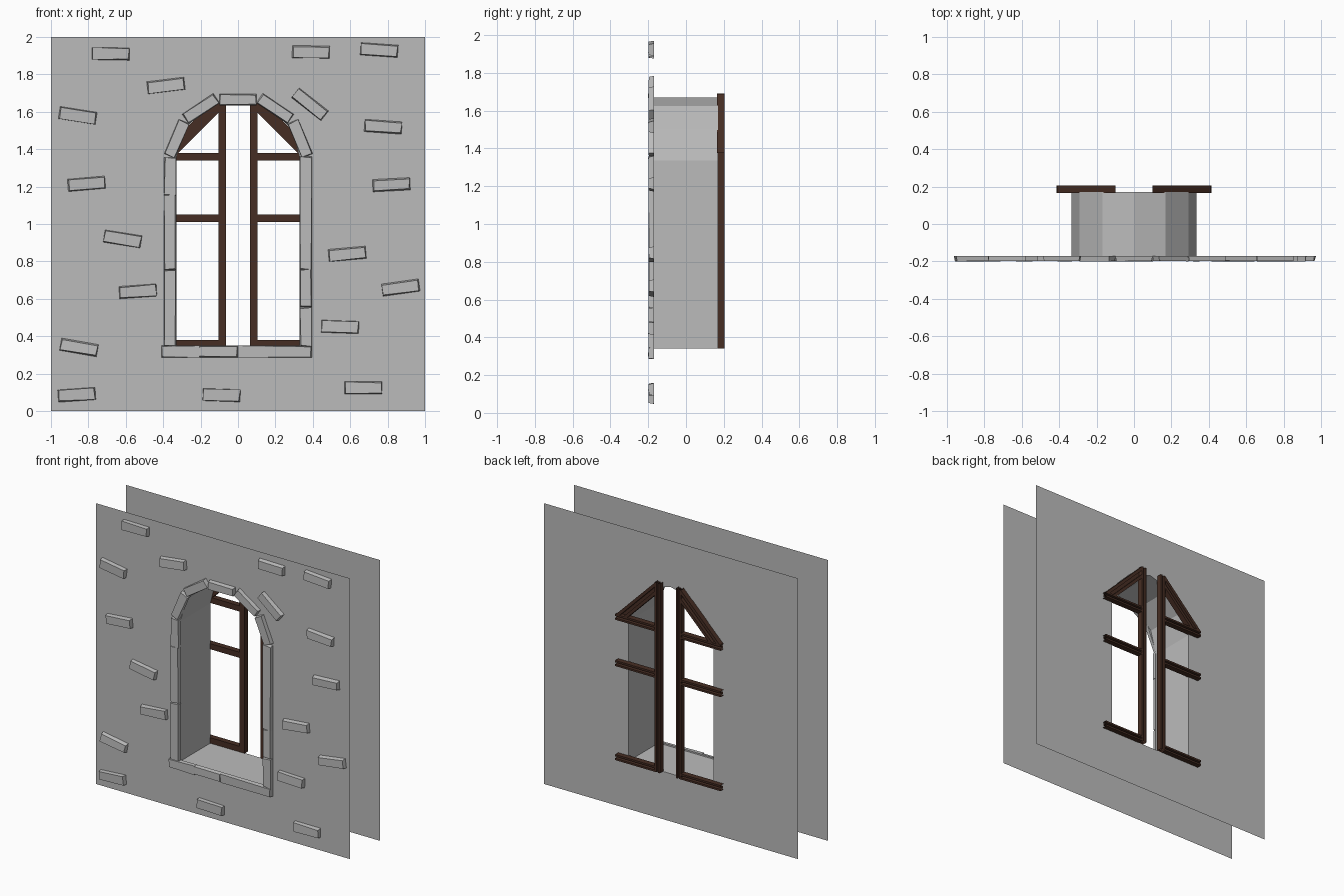
import bpy, bmesh, math, random
from mathutils import Vector

if "Cube" in bpy.data.objects:
    bpy.data.objects.remove(bpy.data.objects["Cube"])

random.seed(4)


def material(name, rgb):
    m = bpy.data.materials.new(name)
    m.diffuse_color = (*rgb, 1)
    m.use_nodes = True
    m.node_tree.nodes["Principled BSDF"].inputs["Base Color"].default_value = m.diffuse_color
    return m


STONE = material("grey stone", (0.5, 0.5, 0.5))
WOOD = material("dark brown wood", (0.062, 0.027, 0.017))
WALL_Y = 0.17


def finish(bm, name, mat, recalc=True):
    if recalc:
        bmesh.ops.recalc_face_normals(bm, faces=bm.faces[:])
    me = bpy.data.meshes.new(name)
    bm.to_mesh(me)
    bm.free()
    me.materials.append(mat)
    ob = bpy.data.objects.new(name, me)
    bpy.context.collection.objects.link(ob)
    return ob


# Outline of the arched opening: straight jambs and a six-sided half circle
R, SPRING, SILL = 0.335, 1.335, 0.34
arch = [(-R, SILL), (R, SILL)]
arch += [(R * math.cos(math.radians(a)), SPRING + R * math.sin(math.radians(a)))
         for a in range(0, 181, 30)]


def loop(bm, pts, y):
    vs = [bm.verts.new((x, y, z)) for x, z in pts]
    return vs, [bm.edges.new((vs[i], vs[(i + 1) % len(vs)])) for i in range(len(vs))]


# Thin front and back wall sheets with the opening cut out
for name, y in (("front_wall", -WALL_Y), ("back_wall", WALL_Y)):
    bm = bmesh.new()
    _, outer = loop(bm, [(-1, 0), (1, 0), (1, 2), (-1, 2)], y)
    _, inner = loop(bm, arch, y)
    bmesh.ops.triangle_fill(bm, edges=outer + inner, use_beauty=True)
    for f in bm.faces:
        f.normal_update()
        if f.normal.y * y < 0:
            f.normal_flip()
    bmesh.ops.dissolve_limit(bm, angle_limit=0.01, verts=bm.verts[:], edges=bm.edges[:])
    finish(bm, name, STONE, False)

# Lining of the opening, facing inwards
bm = bmesh.new()
a, _ = loop(bm, arch, -WALL_Y)
b, _ = loop(bm, arch, WALL_Y)
for i in range(len(a)):
    j = (i + 1) % len(a)
    f = bm.faces.new((a[i], a[j], b[j], b[i]))
    f.normal_update()
    c = f.calc_center_median()
    if f.normal.dot(Vector((0, 0, 1)) - c) < 0:
        f.normal_flip()
finish(bm, "opening_lining", STONE, False)


# Rough stone block lying on the front wall, with an uneven front face
def block(name, x, z, angle=0, length=0.2, height=0.066):
    bm = bmesh.new()
    bmesh.ops.create_cube(bm, size=1)
    t = math.radians(angle)
    for v in bm.verts:
        front = v.co.y < 0
        u, w = v.co.x * length, v.co.z * height
        if front:
            u -= math.copysign(random.uniform(0, 0.008), u)
            w -= math.copysign(random.uniform(0, 0.008), w)
        y = -0.2 + random.uniform(0, 0.004) if front else -WALL_Y
        v.co = (x + u * math.cos(t) - w * math.sin(t), y,
                z + u * math.sin(t) + w * math.cos(t))
    return finish(bm, name, STONE)


# Loose bricks scattered over the wall: x, z, tilt
bricks = [(-.68, 1.91, -1), (-.385, 1.74, 7), (-.857, 1.58, -9), (-.81, 1.215, 5),
          (-.617, .92, -9), (-.535, .64, 4), (-.85, .34, -10), (-.862, .087, 4),
          (-.088, .085, -2), (.67, .125, 0), (.546, .45, -2), (.87, .66, 8),
          (.584, .84, 5), (.82, 1.21, 3), (.776, 1.52, -4), (.39, 1.92, -1),
          (.755, 1.93, -4), (.385, 1.64, -38)]
for i, (x, z, t) in enumerate(bricks):
    block(f"wall_brick_{i + 1}", x, z, t)

# Stones around the opening: arch, jambs and sill
for i, (x, z, t) in enumerate([(-.327, 1.456, 67), (-.198, 1.617, 34), (0, 1.665, 0),
                               (.198, 1.617, -34), (.332, 1.456, -67)]):
    block(f"arch_stone_{i + 1}", x, z, t, 0.2, 0.062)
for side, spans in ((-1, [(1.15, 1.355), (.755, 1.16), (.345, .755)]),
                    (1, [(.755, 1.36), (.555, .76), (.345, .555)])):
    for i, (lo, hi) in enumerate(spans):
        block(f"jamb_stone_{'left' if side < 0 else 'right'}_{i + 1}",
              side * 0.363, (lo + hi) / 2, 90, hi - lo, 0.066)
for i, (lo, hi) in enumerate([(-.41, -.205), (-.21, 0), (-.005, .395)]):
    block(f"sill_stone_{i + 1}", (lo + hi) / 2, 0.318, 0, hi - lo, 0.064)


# Open-ended window bar with a groove along its back; width direction set per end
FRONT, BACK, DEEP = 0.165, 0.205, 0.177
section = [(-.5, FRONT), (.5, FRONT), (.5, BACK), (.17, BACK),
           (.17, DEEP), (-.17, DEEP), (-.17, BACK), (-.5, BACK)]


def bar(name, side, p, q, across_p, across_q, width=0.04):
    bm = bmesh.new()
    rings = []
    for (x, z), (dx, dz) in ((p, across_p), (q, across_q)):
        rings.append([bm.verts.new((side * (x + s * width * dx), y, z + s * width * dz))
                      for s, y in section])
    n = len(section)
    for i in range(n):
        j = (i + 1) % n
        bm.faces.new((rings[0][i], rings[0][j], rings[1][j], rings[1][i]))
    # open tubes: make the front face look forwards, the rest follow
    bmesh.ops.recalc_face_normals(bm, faces=bm.faces[:])
    bm.faces.ensure_lookup_table()
    bm.faces[0].normal_update()
    if bm.faces[0].normal.y > 0:
        bmesh.ops.reverse_faces(bm, faces=bm.faces[:])
    finish(bm, name, WOOD, False)


UP, OUT = (0, 1), (1, 0)
for side, tag in ((-1, "left"), (1, "right")):
    bar(f"window_post_{tag}", side, (.083, .34), (.083, 1.69), OUT, OUT)
    for label, z in (("bottom", .36), ("middle", 1.03), ("top", 1.36)):
        bar(f"window_{label}_rail_{tag}", side, (.10, z), (.415, z), UP, UP)
    bar(f"window_brace_{tag}", side, (.10, 1.645), (.37, 1.375), UP, OUT, 0.09)
